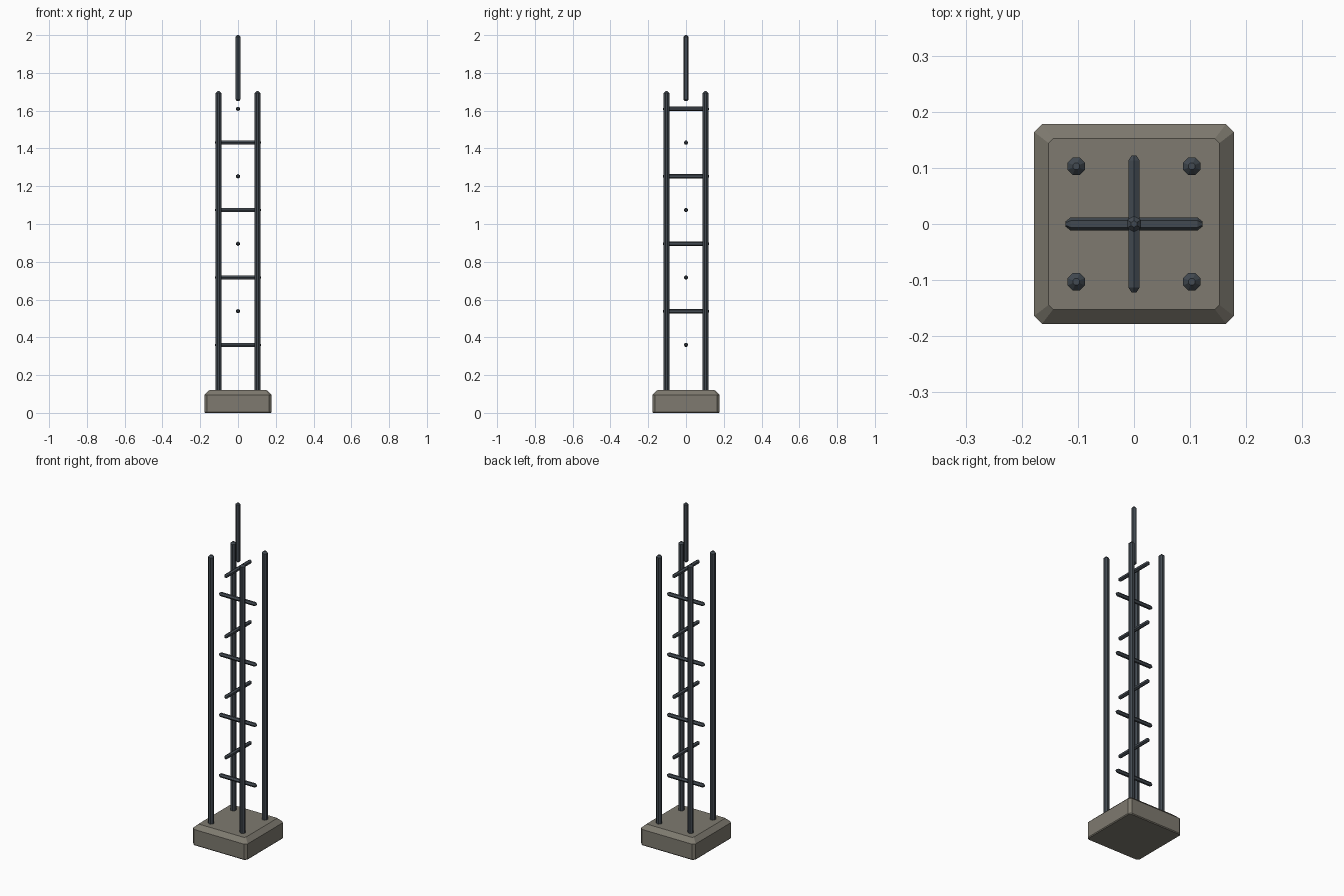
import bpy, bmesh, math
from mathutils import Vector

if "Cube" in bpy.data.objects:
    bpy.data.objects.remove(bpy.data.objects["Cube"])


def material(name, rgb):
    m = bpy.data.materials.new(name)
    m.diffuse_color = (*rgb, 1)
    m.use_nodes = True
    m.node_tree.nodes["Principled BSDF"].inputs["Base Color"].default_value = m.diffuse_color
    return m


steel = material("dark_steel", (0.055, 0.068, 0.082))
stone = material("concrete", (0.21, 0.195, 0.16))


def loft(name, rings, mat):
    """Skin a closed solid through rings of equal point count."""
    bm = bmesh.new()
    loops = [[bm.verts.new(p) for p in ring] for ring in rings]
    for a, b in zip(loops, loops[1:]):
        for i in range(len(a)):
            j = (i + 1) % len(a)
            bm.faces.new((a[i], a[j], b[j], b[i]))
    bm.faces.new(loops[0])
    bm.faces.new(loops[-1])
    bmesh.ops.recalc_face_normals(bm, faces=bm.faces)
    me = bpy.data.meshes.new(name)
    bm.to_mesh(me)
    bm.free()
    me.materials.append(mat)
    ob = bpy.data.objects.new(name, me)
    bpy.context.collection.objects.link(ob)
    return ob


def rod(name, start, end, radius, sides, tip):
    """Faceted bar with tapered ends."""
    start, end = Vector(start), Vector(end)
    axis = (end - start).normalized()
    turn = Vector((0, 0, 1)).rotation_difference(axis)

    def ring(centre, r):
        return [centre + turn @ Vector((r * math.cos(a), r * math.sin(a), 0))
                for a in ((i + 0.5) * math.tau / sides for i in range(sides))]

    return loft(name, [ring(start, radius * 0.4), ring(start + axis * tip, radius),
                       ring(end - axis * tip, radius), ring(end, radius * 0.4)], steel)


def cut_square(half, cut, z):
    """Square outline with clipped corners."""
    k = half - cut
    return [(x, y, z) for x, y in ((half, -k), (half, k), (k, half), (-k, half),
                                   (-half, k), (-half, -k), (-k, -half), (k, -half))]


# Base block with sloping top edge
loft("base_block", [cut_square(0.174, 0.012, 0), cut_square(0.178, 0.014, 0.005),
                    cut_square(0.178, 0.014, 0.095), cut_square(0.152, 0.008, 0.12)], stone)

# Four corner posts
for sx in (-1, 1):
    for sy in (-1, 1):
        x, y = 0.103 * sx, 0.103 * sy
        rod(f"post_{'right' if sx > 0 else 'left'}_{'back' if sy > 0 else 'front'}",
            (x, y, 0.10), (x, y, 1.703), 0.0165, 8, 0.01)

# Rungs alternating in direction
for i in range(8):
    z = 0.36 + i * 0.1785
    d = Vector((0.122, 0, 0)) if i % 2 == 0 else Vector((0, 0.122, 0))
    c = Vector((0, 0, z))
    rod(f"rung_{i + 1}", c - d, c + d, 0.0117, 6, 0.009)

# Top mast
rod("mast", (0, 0, 1.65), (0, 0, 2.0), 0.0145, 6, 0.009)
